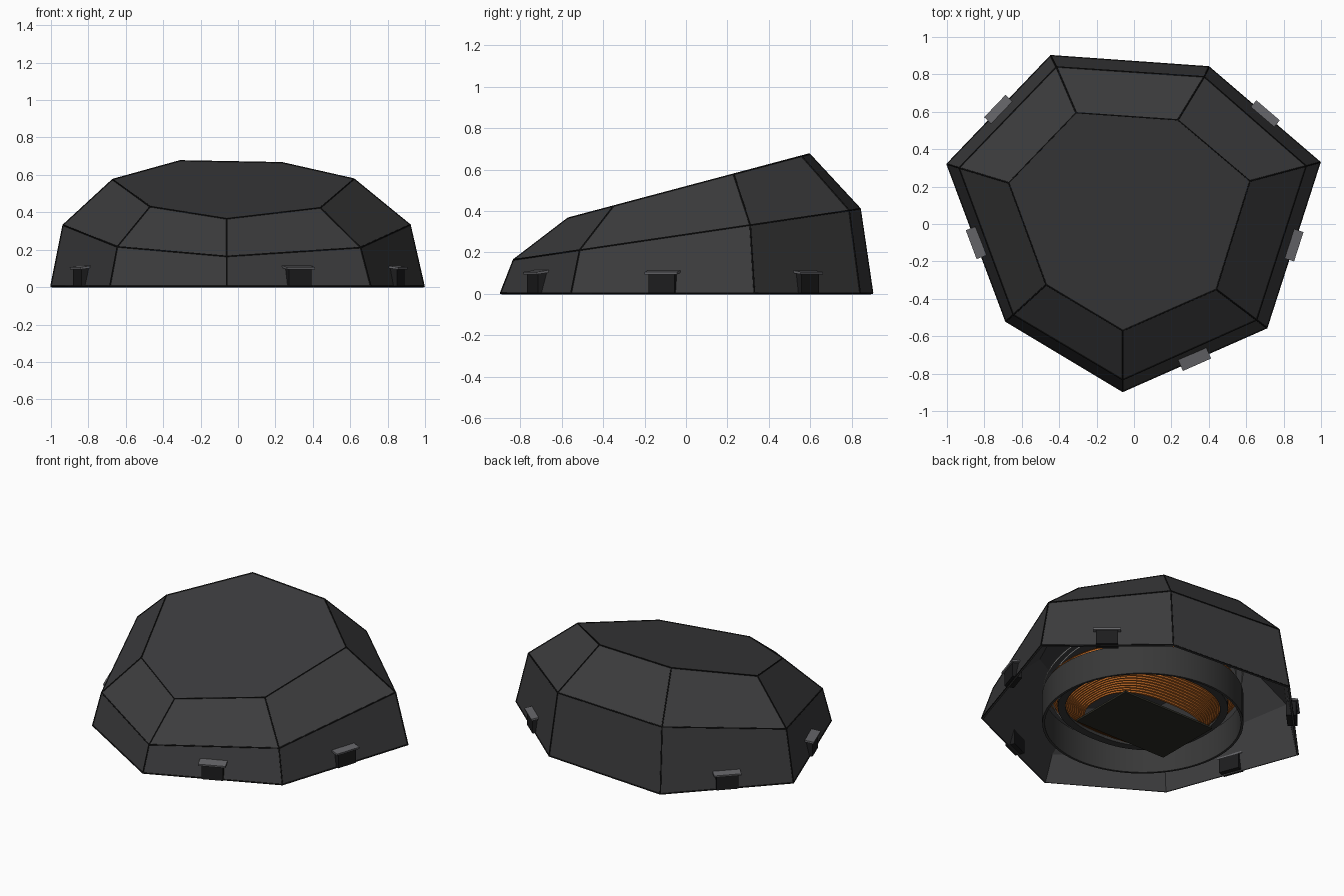
import bpy, bmesh, math
from mathutils import Vector, Matrix

if "Cube" in bpy.data.objects:
    bpy.data.objects.remove(bpy.data.objects["Cube"])

CX, CY = -0.06, 0.01   # centre of the arena bowl


def mat(name, c):
    m = bpy.data.materials.new(name)
    m.diffuse_color = (*c, 1)
    m.use_nodes = True
    m.node_tree.nodes["Principled BSDF"].inputs["Base Color"].default_value = m.diffuse_color
    return m


PANEL = mat("dark_panel", (0.045, 0.045, 0.047))
TRIM = mat("black_trim", (0.008, 0.008, 0.008))
DOOR = mat("door_black", (0.012, 0.012, 0.013))
CANOPY = mat("canopy_grey", (0.13, 0.13, 0.14))
WALL = mat("wall_grey", (0.04, 0.04, 0.04))
SEAT = mat("seat_orange", (0.6, 0.16, 0.02))
PITCH = mat("pitch_dark", (0.025, 0.025, 0.018))
STEEL = mat("steel", (0.35, 0.35, 0.35))


def mesh_obj(name, verts, faces, m):
    me = bpy.data.meshes.new(name)
    me.from_pydata(verts, [], faces)
    bm = bmesh.new()
    bm.from_mesh(me)
    bmesh.ops.recalc_face_normals(bm, faces=bm.faces)
    bm.to_mesh(me)
    bm.free()
    me.materials.append(m)
    ob = bpy.data.objects.new(name, me)
    bpy.context.collection.objects.link(ob)
    return ob


def tubes(name, paths, r, m, cyclic=False):
    cu = bpy.data.curves.new(name, 'CURVE')
    cu.dimensions = '3D'
    cu.bevel_depth = r
    cu.bevel_resolution = 1
    for pts in paths:
        s = cu.splines.new('POLY')
        s.points.add(len(pts) - 1)
        for p, q in zip(s.points, pts):
            p.co = (*q, 1)
        s.use_cyclic_u = cyclic
    cu.materials.append(m)
    ob = bpy.data.objects.new(name, cu)
    bpy.context.collection.objects.link(ob)
    return ob


def bowl(name, rings, m, power=2.0, n=64, closed=False):
    """Loft superellipse rings given as (half_x, half_y, z)."""
    verts, faces = [], []
    for a, b, z in rings:
        for i in range(n):
            t = 2 * math.pi * i / n
            c, s = math.cos(t), math.sin(t)
            verts.append((CX + a * math.copysign(abs(c) ** (2 / power), c),
                          CY + b * math.copysign(abs(s) ** (2 / power), s), z))
    k = len(rings)
    for j in range(k if closed else k - 1):
        for i in range(n):
            u, v = j * n, ((j + 1) % k) * n
            faces.append((u + i, u + (i + 1) % n, v + (i + 1) % n, v + i))
    return mesh_obj(name, verts, faces, m)


def stepped(a0, b0, z0, a1, b1, z1, rows):
    out = []
    for i in range(rows):
        f, g = i / rows, (i + 1) / rows
        z = z0 + (z1 - z0) * g
        for t in (f, g):
            out.append((a0 + (a1 - a0) * t, b0 + (b1 - b0) * t, z))
    return out


# Seven-sided faceted shell: base, shoulder and sloping roof outline
base = [(-.06, -.895), (.71, -.555), (.995, .33), (.40, .84), (-.445, .9), (-1, .32), (-.685, -.52)]
mid = [(-.06, -.832), (.655, -.513), (.92, .31), (.375, .787), (-.415, .84), (-.935, .30), (-.645, -.485)]
top = [(-.06, -.57), (.44, -.35), (.62, .23), (.235, .557), (-.31, .595), (-.67, .22), (-.47, -.325)]
R0 = [Vector((x, y, 0)) for x, y in base]
R1 = [Vector((x, y, .165 + (y + .832) * .147)) for x, y in mid]
R2 = [Vector((x, y, .365 + (y + .57) * .266)) for x, y in top]
faces = [tuple(range(14, 21))]
for o in (0, 7):
    faces += [(o + i, o + (i + 1) % 7, o + 7 + (i + 1) % 7, o + 7 + i) for i in range(7)]
shell = mesh_obj("outer_shell", R0 + R1 + R2, faces, PANEL)
# open mesh: make sure the roof faces up so the thickness goes inward
if shell.data.polygons[0].normal.z < 0:
    shell.data.flip_normals()
sol = shell.modifiers.new("thickness", 'SOLIDIFY')
sol.thickness = 0.01
sol.offset = -1

# Dark seams along the panel edges
low = [p + Vector((0, 0, .004)) for p in R0]
tubes("ring_seams", [low, R1, R2], .004, TRIM, True)
tubes("rib_seams", [[low[i], R1[i], R2[i]] for i in range(7)], .004, TRIM)


# Entrances at the middle of five base edges
def box(name, size, m, M):
    bm = bmesh.new()
    bmesh.ops.create_cube(bm, size=1, matrix=M @ Matrix.Diagonal((*size, 1)))
    me = bpy.data.meshes.new(name)
    bm.to_mesh(me)
    bm.free()
    me.materials.append(m)
    ob = bpy.data.objects.new(name, me)
    bpy.context.collection.objects.link(ob)
    return ob


for i in (0, 1, 2, 4, 5):
    p, q = R0[i], R0[(i + 1) % 7]
    d = q - p
    M = Matrix.Translation((p + q) / 2) @ Matrix.Rotation(math.atan2(d.y, d.x), 4, 'Z')
    box(f"entrance_{i}", (.13, .06, .095), DOOR, M @ Matrix.Translation((0, .012, .0525)))
    tilt = Matrix.Rotation(math.radians(8), 4, 'X')
    box(f"entrance_canopy_{i}", (.165, .065, .012), CANOPY, M @ Matrix.Translation((0, .003, .105)) @ tilt)

# Round arena wall inside the shell
wall = bowl("arena_wall", [(.595, .595, .005), (.595, .595, .2), (.58, .58, .2), (.58, .58, .005)], WALL, closed=True)

# Stands: lower tier, dark concourse band, upper tier
bowl("lower_seats", stepped(.36, .25, .015, .45, .42, .13, 12), SEAT, 2.6)
bowl("concourse", [(.45, .42, .13), (.45, .42, .15), (.49, .47, .15), (.49, .47, .11), (.45, .42, .11)], WALL, 2.3, closed=True)
bowl("upper_seats", stepped(.48, .46, .15, .575, .575, .23, 8), SEAT)

# Playing field
box("pitch", (.67, .45, .012), PITCH, Matrix.Translation((CX - .02, CY - .01, .012)))

# Tilted roof support rings
for k, r in enumerate((.55, .59)):
    pts = []
    for i in range(64):
        t = 2 * math.pi * i / 64
        y = CY + r * math.sin(t)
        pts.append((CX + r * math.cos(t), y, .28 + .17 * y))
    tubes(f"roof_ring_{k}", [pts], .005, STEEL, True)

for ob in (wall,):
    bpy.context.view_layer.objects.active = ob
    ob.select_set(True)
    bpy.ops.object.shade_smooth_by_angle()
